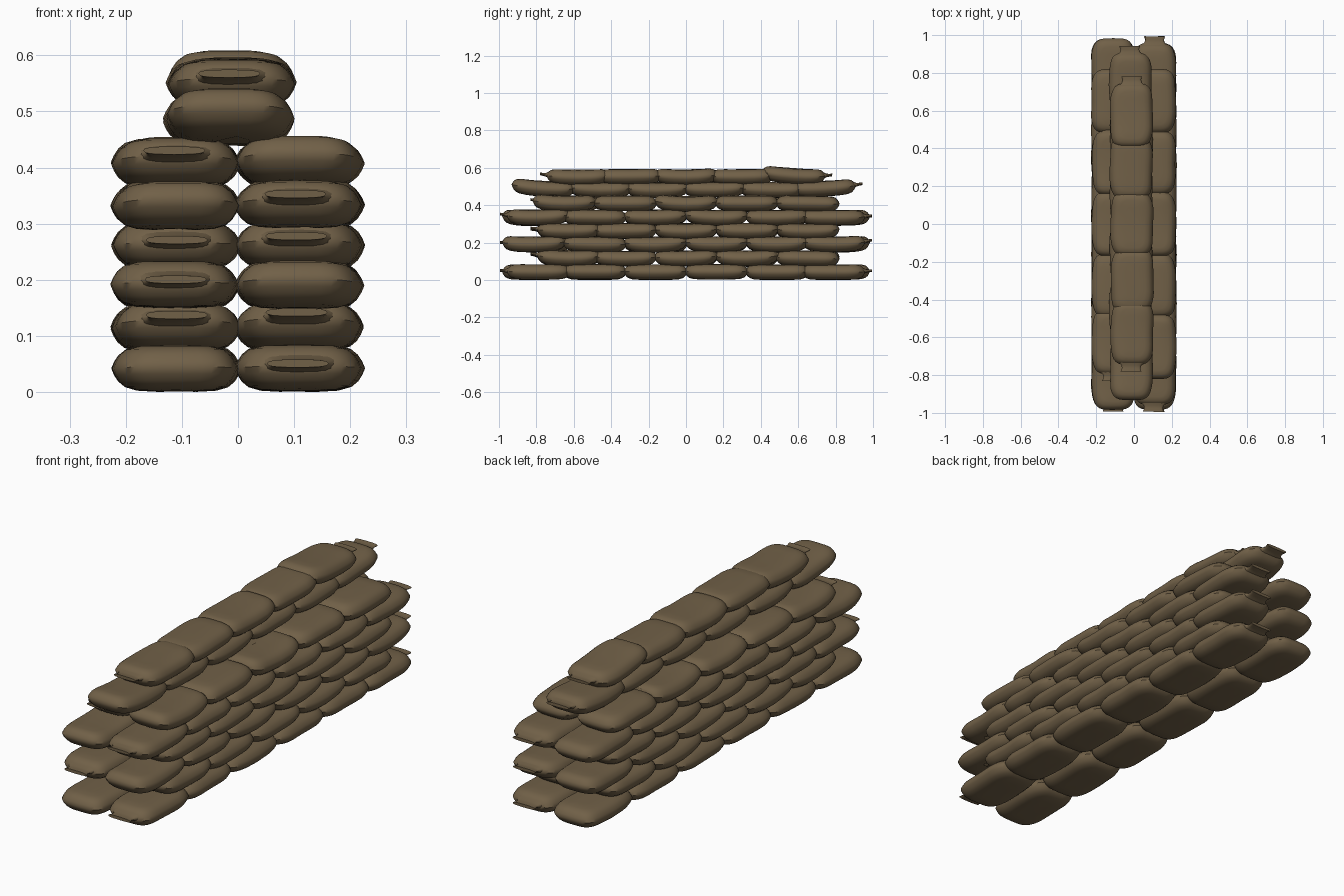
import bpy, bmesh, math, random
from mathutils import Matrix

if "Cube" in bpy.data.objects:
    bpy.data.objects.remove(bpy.data.objects["Cube"])

random.seed(7)
cloth = bpy.data.materials.new("brown burlap")
cloth.diffuse_color = (0.165, 0.118, 0.064, 1)
cloth.use_nodes = True
cloth.node_tree.nodes["Principled BSDF"].inputs["Base Color"].default_value = cloth.diffuse_color

SEG = 40
HALF_W, HALF_L = 0.113, 0.171
# (inset from the seam, height) from the seam to the flat of the pillow
PROFILE = [(0.0, 0.0), (0.005, 0.012), (0.012, 0.023), (0.024, 0.033),
           (0.045, 0.039), (0.08, 0.041)]
# neck rings: (y, half width, half height)
NECK = [(0.135, 0.085, 0.026), (0.158, 0.068, 0.018), (0.174, 0.053, 0.010),
        (0.188, 0.049, 0.008), (0.206, 0.055, 0.007)]


def power(v, p):
    return math.copysign(abs(v) ** p, v)


def skin(bm, rings):
    """Join equal rings of vertices into a closed tube."""
    for a, b in zip(rings, rings[1:]):
        n = len(a)
        for i in range(n):
            bm.faces.new((a[i], a[(i + 1) % n], b[(i + 1) % n], b[i]))
    bm.faces.new(rings[0])
    bm.faces.new(rings[-1])


def make_bag(name, x, y, z, flip, tilt, bend):
    bm = bmesh.new()
    # pillow body, bottom to top
    levels = [(d, -h) for d, h in reversed(PROFILE)] + PROFILE[1:]
    rings = []
    for d, h in levels:
        ring = []
        for i in range(SEG):
            t = 2 * math.pi * i / SEG
            ring.append(bm.verts.new(((HALF_W - d) * power(math.cos(t), 0.5),
                                      (HALF_L - d) * power(math.sin(t), 0.5), h)))
        rings.append(ring)
    skin(bm, rings)
    # flat tied neck at one end
    rings = []
    for ny, w, h in NECK:
        rings.append([bm.verts.new((w * power(math.cos(t), 0.7), ny,
                                    0.004 + h * power(math.sin(t), 0.7)))
                      for t in (2 * math.pi * i / 16 for i in range(16))])
    skin(bm, rings)
    # sag and small creases
    ph = random.uniform(0, 6)
    for v in bm.verts:
        v.co.z += bend * (v.co.y ** 2 - 0.008)
        v.co.x += 0.002 * math.sin(v.co.y * 30 + ph)
    bmesh.ops.recalc_face_normals(bm, faces=bm.faces)
    mat = (Matrix.Translation((x, y, z)) @ Matrix.Rotation(math.radians(tilt), 4, 'X')
           @ Matrix.Rotation(math.radians(random.uniform(-1, 1)) + (math.pi if flip else 0), 4, 'Z'))
    bm.transform(mat)
    for v in bm.verts:
        v.co.z = max(v.co.z, 0.0)
    me = bpy.data.meshes.new(name)
    bm.to_mesh(me)
    bm.free()
    me.materials.append(cloth)
    ob = bpy.data.objects.new(name, me)
    bpy.context.collection.objects.link(ob)
    ob.select_set(True)
    bpy.context.view_layer.objects.active = ob


# (z, bag count, pitch, columns as (x, neck at front, neck at back))
LAYERS = [
    (0.044, 6, 0.325, [(-0.111, 0, 0), (0.110, 1, 1)]),
    (0.117, 5, 0.325, [(-0.111, 1, 0), (0.110, 1, 0)]),
    (0.192, 6, 0.325, [(-0.111, 1, 0), (0.110, 0, 1)]),
    (0.263, 5, 0.325, [(-0.111, 1, 0), (0.110, 1, 0)]),
    (0.335, 6, 0.325, [(-0.111, 0, 0), (0.110, 1, 1)]),
    (0.410, 5, 0.325, [(-0.111, 1, 0), (0.110, 0, 0)]),
    (0.484, 6, 0.305, [(-0.016, 0, 1)]),
    (0.552, 5, 0.300, [(-0.012, 1, 1)]),
]
TILTS = {(6, 0): -4, (6, 5): 3, (7, 4): -4}

for li, (z, n, pitch, cols) in enumerate(LAYERS):
    for ci, (x, front, back) in enumerate(cols):
        for k in range(n):
            y = (k - (n - 1) / 2) * pitch
            flip = random.random() < 0.5
            if k == 0:
                flip = bool(front)
                y += 0.025 * front
            elif k == n - 1:
                flip = not back
                y -= 0.025 * back
            tilt = TILTS.get((li, k), random.uniform(-1.2, 1.2) if li else 0)
            bend = random.uniform(0.0, 0.6) if li else 0.1
            zz = z + (0.006 if (li, k) in TILTS else random.uniform(-0.002, 0.002))
            make_bag(f"sandbag_{li + 1}_{ci + 1}_{k + 1}", x + random.uniform(-0.003, 0.003),
                     y, zz, flip, tilt, bend)

bpy.ops.object.shade_smooth_by_angle(angle=math.radians(50))
